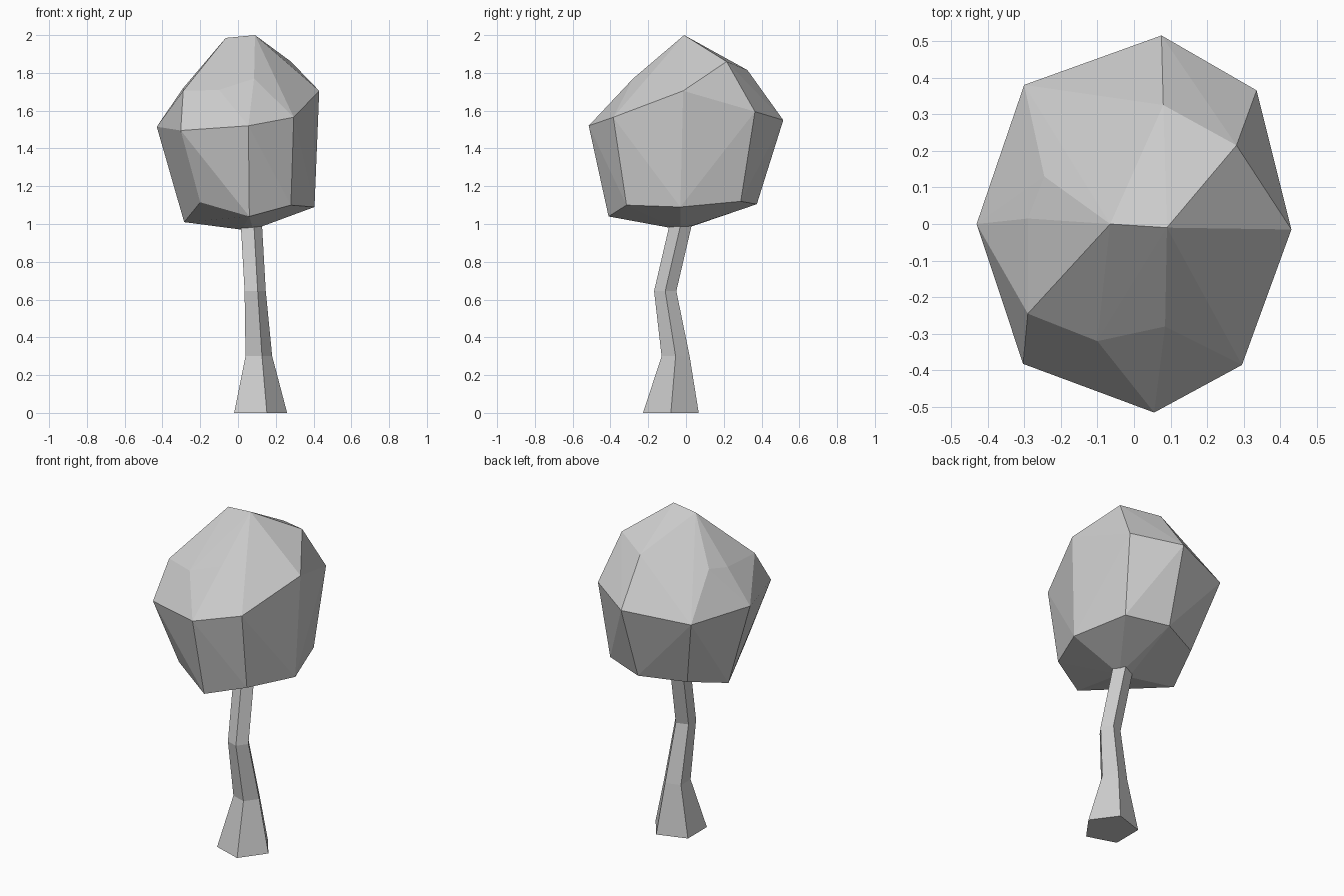
import bpy, bmesh, math

if "Cube" in bpy.data.objects:
    bpy.data.objects.remove(bpy.data.objects["Cube"])


def finish(bm, name):
    bmesh.ops.recalc_face_normals(bm, faces=bm.faces)
    mesh = bpy.data.meshes.new(name)
    bm.to_mesh(mesh)
    bm.free()
    obj = bpy.data.objects.new(name, mesh)
    bpy.context.collection.objects.link(obj)
    return obj


# Trunk: bent five-sided loft, each ring is (x, y, z, radius)
rings = [(.105, -.08, 0, .155), (.103, -.055, .30, .078),
         (.085, -.11, .645, .062), (.066, -.032, .98, .062),
         (.058, .005, 1.13, .06)]
bm = bmesh.new()
loops = [[bm.verts.new((x + r * math.cos(k * math.tau / 5),
                        y + r * math.sin(k * math.tau / 5), z))
          for k in range(5)] for x, y, z, r in rings]
for a, b in zip(loops, loops[1:]):
    for k in range(5):
        n = (k + 1) % 5
        bm.faces.new((a[k], a[n], b[n], b[k]))
bm.faces.new(loops[0])
bm.faces.new(loops[-1])
finish(bm, "trunk")

# Crown: irregular faceted ball, the hull of a few uneven rings
top = [(.09, -.01, 2), (-.065, 0, 1.985)]
upper = [(.085, -.28, 1.77), (-.1, -.32, 1.71), (-.29, -.245, 1.705),
         (-.29, .015, 1.72), (-.245, .13, 1.74), (.08, .325, 1.815),
         (.28, .215, 1.86)]
middle = [(.055, -.515, 1.52), (.295, -.385, 1.565), (.43, -.015, 1.705),
          (.335, .365, 1.595), (.075, .515, 1.55), (-.3, .38, 1.51),
          (-.43, 0, 1.515), (-.303, -.382, 1.495)]
lower = [(.06, -.41, 1.04), (.28, -.315, 1.10), (.405, -.03, 1.09),
         (.305, .29, 1.12), (.06, .375, 1.105), (-.19, .26, 1.09),
         (-.285, 0, 1.01), (-.2, -.28, 1.115)]
bottom = [(.02, -.02, .97), (.08, -.03, .97)]
bm = bmesh.new()
for p in top + upper + middle + lower + bottom:
    bm.verts.new(p)
bmesh.ops.convex_hull(bm, input=bm.verts)
loose = [v for v in bm.verts if not v.link_faces]
bmesh.ops.delete(bm, geom=loose, context='VERTS')
finish(bm, "crown")
